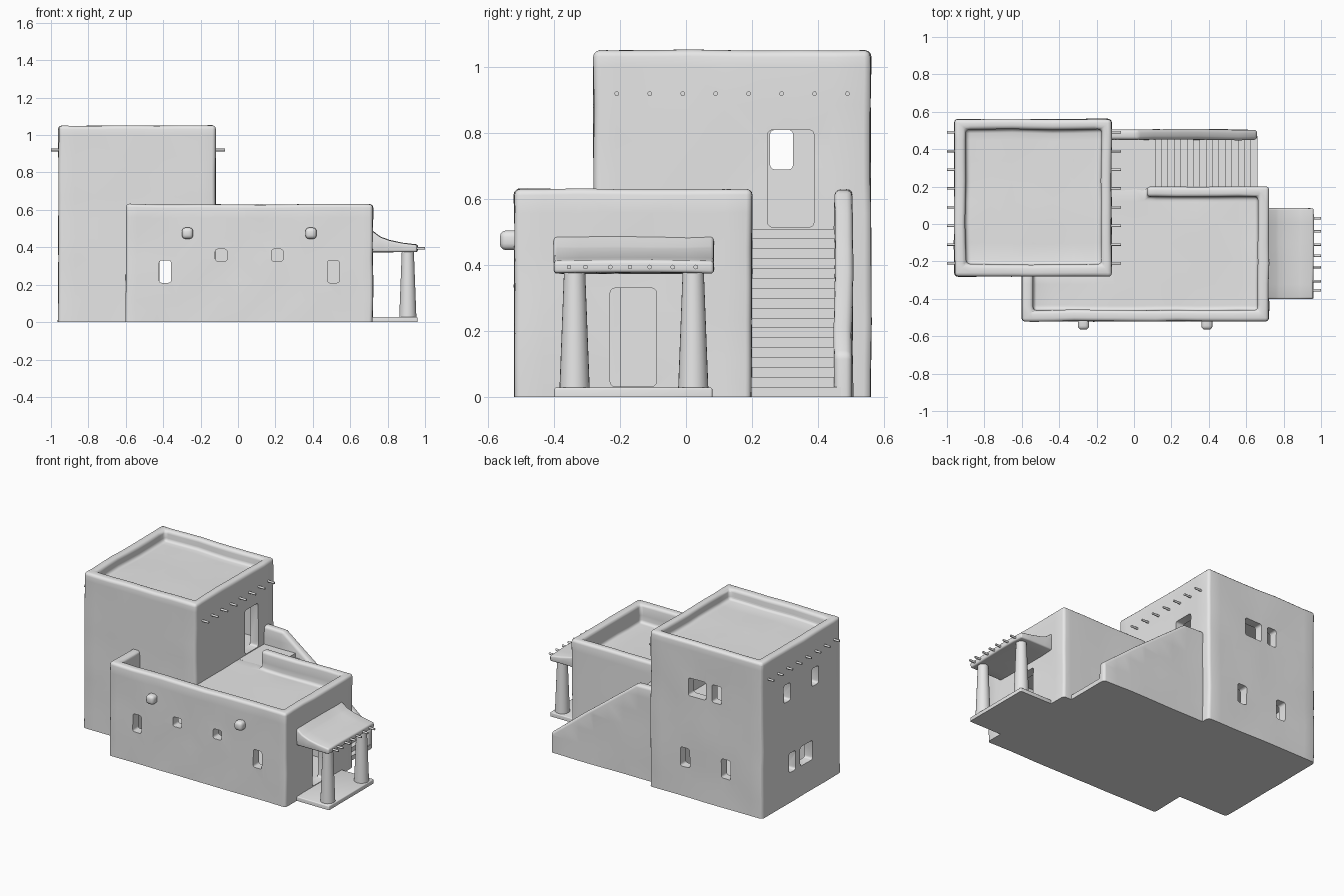
import bpy, bmesh
from mathutils import Vector, noise

if "Cube" in bpy.data.objects:
    bpy.data.objects.remove(bpy.data.objects["Cube"], do_unlink=True)

CLAY = (0.8, 0.8, 0.8, 1)
clay = bpy.data.materials.new("clay_grey")
clay.use_nodes = True
clay.diffuse_color = CLAY
clay.node_tree.nodes["Principled BSDF"].inputs["Base Color"].default_value = CLAY
parts = []


def finish(name, bm):
    bmesh.ops.recalc_face_normals(bm, faces=bm.faces)
    mesh = bpy.data.meshes.new(name)
    bm.to_mesh(mesh)
    bm.free()
    mesh.materials.append(clay)
    obj = bpy.data.objects.new(name, mesh)
    bpy.context.collection.objects.link(obj)
    parts.append(obj)
    return obj


def prism(name, points, lo, hi, axis="z"):
    """Extrude an outline along z, or an x-z side profile along y."""
    bm = bmesh.new()
    place = (lambda a, b: (a, b, lo)) if axis == "z" else (lambda a, b: (a, lo, b))
    face = bm.faces.new([bm.verts.new(place(*p)) for p in points])
    moved = bmesh.ops.extrude_face_region(bm, geom=[face])["geom"]
    shift = Vector((0, 0, hi - lo)) if axis == "z" else Vector((0, hi - lo, 0))
    bmesh.ops.translate(bm, vec=shift, verts=[v for v in moved if isinstance(v, bmesh.types.BMVert)])
    return finish(name, bm)


def box(name, x, y, z, rounding=0):
    obj = prism(name, [(x[0], y[0]), (x[1], y[0]), (x[1], y[1]), (x[0], y[1])], *z)
    if rounding:
        soften(obj, rounding, False)
    return obj


def soften(obj, width, wobble=True):
    """Round the edges above the ground and give the plaster a hand-made waviness."""
    bm = bmesh.new()
    bm.from_mesh(obj.data)
    bmesh.ops.remove_doubles(bm, verts=bm.verts, dist=0.0001)
    edges = [e for e in bm.edges if e.calc_face_angle(0) > 0.3
             and max(v.co.z for v in e.verts) > 0.001]
    bmesh.ops.bevel(bm, geom=edges, offset=width, segments=3, profile=0.5,
                    affect="EDGES", clamp_overlap=True)
    if wobble:
        for axis in range(3):
            normal = Vector([float(i == axis) for i in range(3)])
            for step in range(-9, 11):
                bmesh.ops.bisect_plane(bm, geom=bm.verts[:] + bm.edges[:] + bm.faces[:],
                                       plane_co=normal * (step * 0.11 + 0.007), plane_no=normal)
        for v in bm.verts:
            push = noise.noise_vector(v.co * 5) * 0.005
            if v.co.z < 0.001:
                push.z = 0
            v.co += push
        bmesh.ops.triangulate(bm, faces=bm.faces)
    bmesh.ops.recalc_face_normals(bm, faces=bm.faces)
    bm.to_mesh(obj.data)
    bm.free()


def cut(obj, cutters):
    for cutter in cutters:
        cutter.hide_render = True
        mod = obj.modifiers.new("cut", "BOOLEAN")
        mod.operation, mod.solver, mod.object = "DIFFERENCE", "EXACT", cutter
    graph = bpy.context.evaluated_depsgraph_get()
    mesh = bpy.data.meshes.new_from_object(obj.evaluated_get(graph))
    obj.modifiers.clear()
    obj.data = mesh
    for cutter in cutters:
        parts.remove(cutter)
        bpy.data.objects.remove(cutter, do_unlink=True)


def opening(wall, at, axis, centre, width, z, rounding=0.014):
    """A rounded hole through the wall at the given position."""
    across = (centre - width / 2, centre + width / 2)
    depth = (at - 0.1, at + 0.1)
    x, y = (across, depth) if axis == "y" else (depth, across)
    return box(wall + "_opening", x, y, z, rounding)


def rod(name, start, end, r1, r2, sides):
    start, end = Vector(start), Vector(end)
    bm = bmesh.new()
    bmesh.ops.create_cone(bm, cap_ends=True, segments=sides, radius1=r1, radius2=r2,
                          depth=(end - start).length)
    turn = (end - start).to_track_quat("Z", "Y").to_matrix()
    bmesh.ops.rotate(bm, matrix=turn, verts=bm.verts)
    bmesh.ops.translate(bm, vec=(start + end) / 2, verts=bm.verts)
    return finish(name, bm)


# Tower with a sunken roof, two rooms, a door and windows
tower = box("tower", (-0.96, -0.12), (-0.28, 0.56), (0, 1.05))
cut(tower, [box("roof_well", (-0.9, -0.175), (-0.215, 0.505), (0.98, 1.2))])
soften(tower, 0.02)
LOW, HIGH = (0.2, 0.33), (0.69, 0.81)
holes = [box("lower_room", (-0.9, -0.18), (-0.22, 0.5), (0.03, 0.45)),
         box("upper_room", (-0.9, -0.18), (-0.22, 0.5), (0.512, 0.93)),
         box("passage", (-0.54, -0.2), (-0.35, -0.2), (0.035, 0.44)),
         opening("tower_door", -0.12, "x", 0.318, 0.14, (0.515, 0.81))]
for x, width, z in [(-0.475, 0.13, HIGH), (-0.62, 0.07, HIGH), (-0.385, 0.07, LOW), (-0.69, 0.07, LOW)]:
    holes.append(opening("back", 0.56, "y", x, width, z))
for y, width, z in [(0.29, 0.07, HIGH), (-0.01, 0.07, HIGH), (0.235, 0.07, LOW), (0.085, 0.13, LOW)]:
    holes.append(opening("side", -0.96, "x", y, width, z))
cut(tower, holes)

# Lower house wrapped around the tower, with parapet, room, door and windows
house = prism("lower_house", [(-0.6, -0.52), (0.72, -0.52), (0.72, 0.2), (-0.15, 0.2),
                              (-0.15, -0.25), (-0.6, -0.25)], 0, 0.63)
cut(house, [prism("terrace_well", [(-0.54, -0.46), (0.66, -0.46), (0.66, 0.145), (0.07, 0.145), (0.07, 0.3),
                                   (-0.2, 0.3), (-0.2, -0.2), (-0.54, -0.2)], 0.508, 0.8)])
soften(house, 0.018)
holes = [prism("house_room", [(-0.54, -0.46), (0.66, -0.46), (0.66, 0.14), (-0.06, 0.14),
                              (-0.06, -0.2), (-0.54, -0.2)], 0.03, 0.45),
         opening("house_door", 0.72, "x", -0.16, 0.14, (0.032, 0.33))]
for x, z in [(-0.39, (0.21, 0.33)), (-0.09, (0.325, 0.39)), (0.21, (0.325, 0.39)), (0.51, (0.21, 0.33))]:
    holes.append(opening("front", -0.52, "y", x, 0.064, z))
cut(house, holes)

# Rounded water spouts on the front wall
for x in (-0.27, 0.39):
    spout = box("water_spout", (x - 0.03, x + 0.03), (-0.565, -0.48), (0.445, 0.505), 0.02)

# Outside staircase with a landing and a sloping side wall
STEPS, RUN, RISE = 17, 0.58 / 17, 0.03
profile = [(-0.15, 0), (0.66, 0)]
for i in range(STEPS):
    edge = 0.66 - i * RUN
    profile += [(edge, (i + 1) * RISE), (edge - RUN, (i + 1) * RISE)]
profile[-1] = (-0.15, STEPS * RISE)
prism("staircase", profile, 0.18, 0.47, "y")
stair_wall = prism("stair_wall", [(-0.15, 0), (0.66, 0), (0.66, 0.13), (0.02, 0.63), (-0.15, 0.63)],
                   0.45, 0.505, "y")
soften(stair_wall, 0.018)

# Porch: platform, flared roof, tapered columns
box("porch_platform", (0.68, 0.96), (-0.4, 0.08), (0, 0.028), 0.006)
porch_roof = prism("porch_roof", [(0.69, 0.375), (0.96, 0.375), (0.96, 0.412), (0.88, 0.423), (0.81, 0.438),
                                  (0.76, 0.457), (0.715, 0.49), (0.69, 0.49)], -0.4, 0.085, "y")
soften(porch_roof, 0.01)
for y in (-0.338, 0.022):
    rod("porch_column", (0.908, y, 0.02), (0.908, y, 0.385), 0.046, 0.032, 24)

# Protruding roof beams
for y in (-0.355, -0.305, -0.23, -0.17, -0.11, -0.04, 0.03):
    rod("porch_beam", (0.9, y, 0.394), (1, y, 0.394), 0.007, 0.007, 10)
for i in range(8):
    y = -0.21 + i * 0.1
    rod("tower_beam", (-0.15, y, 0.92), (-0.07, y, 0.92), 0.007, 0.007, 10)
    rod("tower_beam", (-0.92, y, 0.92), (-1, y, 0.92), 0.007, 0.007, 10)

# Smooth plaster with crisp corners kept
bpy.ops.object.select_all(action="DESELECT")
for obj in parts:
    obj.select_set(True)
bpy.context.view_layer.objects.active = house
bpy.ops.object.shade_smooth_by_angle(angle=0.7)
